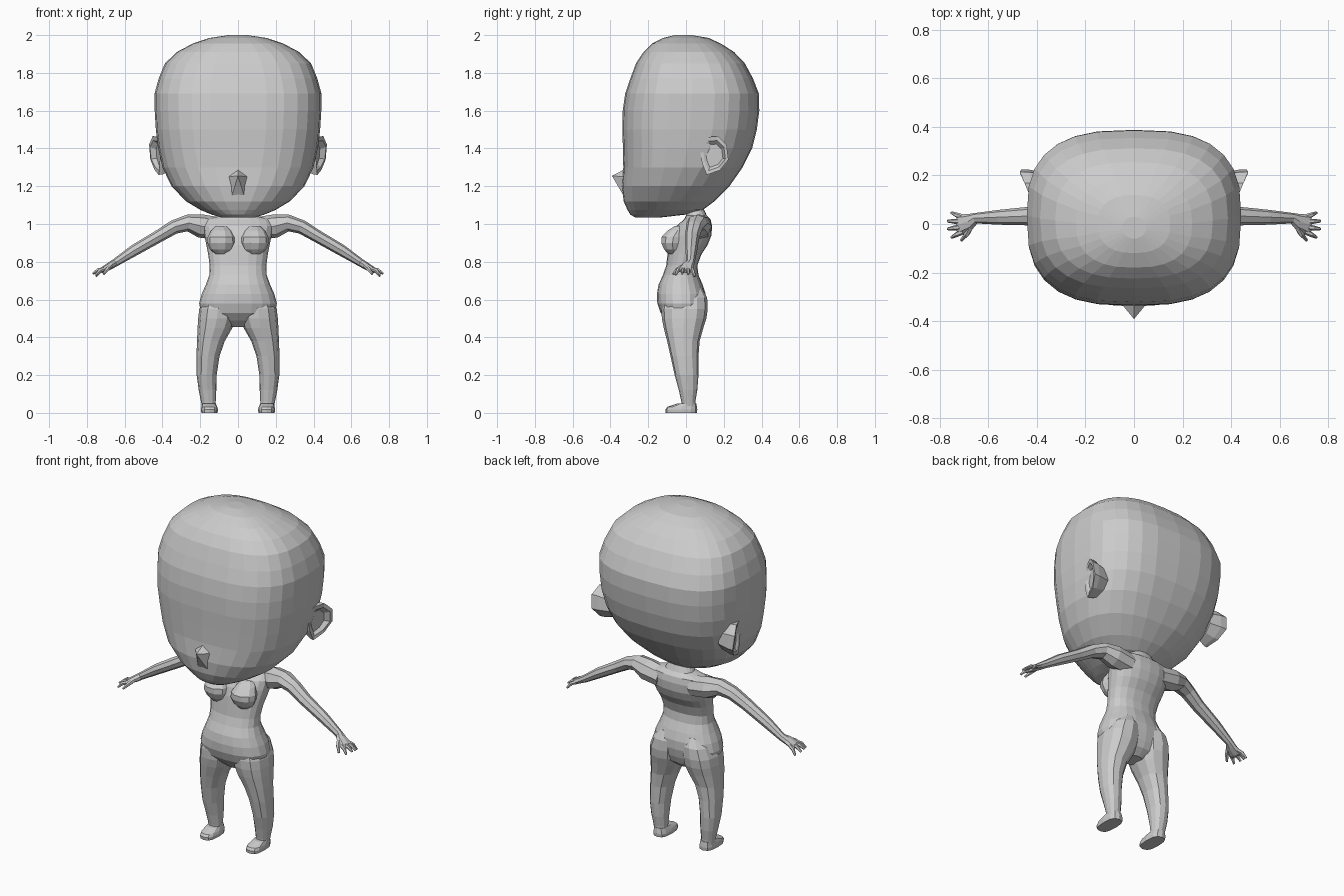
import bpy, math
from mathutils import Vector

grey = bpy.data.materials.new("plain grey")
grey.diffuse_color = (0.6, 0.6, 0.6, 1)


def make(name, verts, faces, mirror=False):
    me = bpy.data.meshes.new(name)
    me.from_pydata(verts, [], faces)
    me.materials.append(grey)
    ob = bpy.data.objects.new(name, me)
    bpy.context.collection.objects.link(ob)
    if mirror:
        m = ob.modifiers.new("Mirror", 'MIRROR')
        m.use_axis[0] = True
        m.use_mirror_merge = False
    return ob


def loft(name, rings, mirror=False):
    """Skin a list of equal-length rings and cap both ends."""
    n = len(rings[0])
    verts = [v for r in rings for v in r]
    faces = [(i * n + j, i * n + (j + 1) % n, (i + 1) * n + (j + 1) % n, (i + 1) * n + j)
             for i in range(len(rings) - 1) for j in range(n)]
    faces.append(tuple(reversed(range(n))))
    faces.append(tuple(range(len(verts) - n, len(verts))))
    return make(name, verts, faces, mirror)


def level(z, x0, x1, y0, y1, n=24, p=2.0):
    """Horizontal superellipse ring filling the given box."""
    pts = []
    for k in range(n):
        a = 2 * math.pi * (k + 0.0) / n
        c, s = math.cos(a), math.sin(a)
        pts.append(((x0 + x1) / 2 + (x1 - x0) / 2 * math.copysign(abs(c) ** (2 / p), c),
                    (y0 + y1) / 2 + (y1 - y0) / 2 * math.copysign(abs(s) ** (2 / p), s), z))
    return pts


def limb(name, path, n=8):
    """Tube along (x, y, z, depth radius, height radius) stations."""
    pts = [Vector(p[:3]) for p in path]
    rings = []
    for i, p in enumerate(path):
        d = (pts[min(i + 1, len(pts) - 1)] - pts[max(i - 1, 0)]).normalized()
        up = Vector((0, 1, 0)).cross(d).normalized() * -1
        side = d.cross(up).normalized()
        rings.append([pts[i] + side * p[3] * math.cos(2 * math.pi * k / n)
                      + up * p[4] * math.sin(2 * math.pi * k / n) for k in range(n)])
    return loft(name, rings, True)


# Head: z, half width, front y, back y, squareness
head = [(1.035, .09, -.27, -.13, 2), (1.05, .14, -.295, .0, 2), (1.075, .20, -.31, .09, 2.1),
        (1.12, .275, -.33, .15, 2.2), (1.2, .352, -.34, .23, 2.4), (1.3, .40, -.332, .30, 2.6),
        (1.4, .422, -.334, .35, 2.7), (1.5, .435, -.337, .375, 2.8), (1.6, .441, -.335, .388, 2.8),
        (1.69, .442, -.322, .386, 2.8), (1.77, .42, -.295, .355, 2.8), (1.85, .387, -.265, .312, 2.7),
        (1.91, .325, -.225, .255, 2.6), (1.955, .24, -.18, .185, 2.5), (1.985, .15, -.12, .12, 2.4),
        (2.0, .05, -.06, .03, 2)]
loft("head", [level(z, -w, w, f, b, 28, p) for z, w, f, b, p in head])

# Nose: upturned wedge
make("nose", [(0, -.392, 1.255), (-.055, -.325, 1.25), (0, -.325, 1.29), (.055, -.325, 1.25),
              (.035, -.325, 1.14), (-.035, -.325, 1.14)],
     [(0, 2, 1), (0, 3, 2), (0, 4, 3), (0, 5, 4), (0, 1, 5), (1, 2, 3, 4, 5)])

# Ears: outline in y, z with a flared rim and a sunken bowl
outline = [(.07, 1.42), (.11, 1.46), (.17, 1.465), (.215, 1.42), (.225, 1.34),
           (.18, 1.285), (.11, 1.26), (.085, 1.32)]


def ear_ring(scale, base, flare):
    return [(base + flare * max(0, (y - .07) / .155) * (.6 + .4 * min(1, (z - 1.26) / .14)),
             .15 + (y - .15) * scale, 1.36 + (z - 1.36) * scale) for y, z in outline]


loft("ear", [ear_ring(.8, .36, .0), ear_ring(.98, .395, .04), ear_ring(1, .41, .065),
             ear_ring(.78, .41, .06), ear_ring(.6, .405, .03)], True)

# Torso with neck and pelvis: z, half width, front y, back y
torso = [(.455, .05, -.06, .04), (.49, .13, -.10, .08), (.53, .195, -.135, .095),
         (.58, .206, -.152, .105), (.63, .192, -.154, .104), (.68, .17, -.145, .088),
         (.73, .152, -.122, .066), (.78, .15, -.105, .06), (.84, .158, -.098, .082),
         (.89, .168, -.092, .115), (.94, .178, -.078, .135), (.99, .185, -.05, .138),
         (1.025, .175, -.01, .13), (1.045, .085, .0, .11), (1.09, .06, -.01, .09)]
loft("torso", [level(z, -w, w, f, b, 20, 2.3) for z, w, f, b in torso])

# Breasts: low-sided domes, fuller underneath
chest = [(.84, .03, -.095, -.03), (.865, .06, -.118, -.02), (.9, .075, -.134, -.01),
         (.93, .073, -.134, .0), (.965, .055, -.1, .01), (.99, .03, -.06, .01)]
loft("breast", [level(z, .088 - w, .088 + w, f, b, 10) for z, w, f, b in chest], True)

# Legs with rounded buttocks: z, inner x, outer x, front y, back y
leg = [(.02, .118, .188, -.02, .05), (.06, .118, .196, -.025, .05), (.12, .115, .208, -.038, .06),
       (.2, .113, .219, -.06, .066), (.3, .098, .22, -.082, .066), (.38, .07, .217, -.1, .072),
       (.45, .03, .214, -.118, .092), (.5, .012, .211, -.128, .108), (.55, .008, .205, -.13, .115),
       (.61, .012, .18, -.12, .112), (.66, .04, .13, -.08, .085)]
loft("leg", [level(z, a, b, f, k, 12, 2.3) for z, a, b, f, k in leg], True)

# Feet: flat sole and low sloping instep
foot = [(0, .108, .194, -.108, .058), (.018, .106, .196, -.11, .06), (.032, .11, .194, -.1, .058),
        (.05, .118, .19, -.045, .054)]
loft("foot", [level(z, a, b, f, k, 12, 2.8) for z, a, b, f, k in foot], True)

# Arms from shoulder to palm
limb("arm", [(.1, .075, .975, .06, .06), (.2, .07, .99, .066, .062), (.27, .058, 1.005, .056, .044),
             (.34, .045, .983, .045, .037), (.42, .033, .935, .039, .033), (.55, .028, .86, .031, .03),
             (.65, .024, .795, .022, .021), (.675, .01, .78, .033, .02), (.715, -.002, .757, .042, .016),
             (.728, -.002, .75, .036, .011)])

# Fingers and thumb: root y, tip x, y, z
for i, (ry, tx, ty, tz) in enumerate([(-.032, .752, -.055, .73), (-.012, .768, -.02, .738),
                                      (.01, .768, .012, .735), (.028, .752, .046, .722)]):
    limb("finger_%d" % (i + 1), [(.705, ry, .762, .011, .011),
                                 ((.71 + tx) / 2, (ry + ty) / 2, (.765 + tz) / 2 + .006, .0105, .011),
                                 (tx, ty, tz, .006, .006)], 6)
limb("thumb", [(.67, -.005, .782, .014, .012), (.69, -.042, .762, .012, .012),
               (.712, -.068, .735, .006, .006)], 6)
